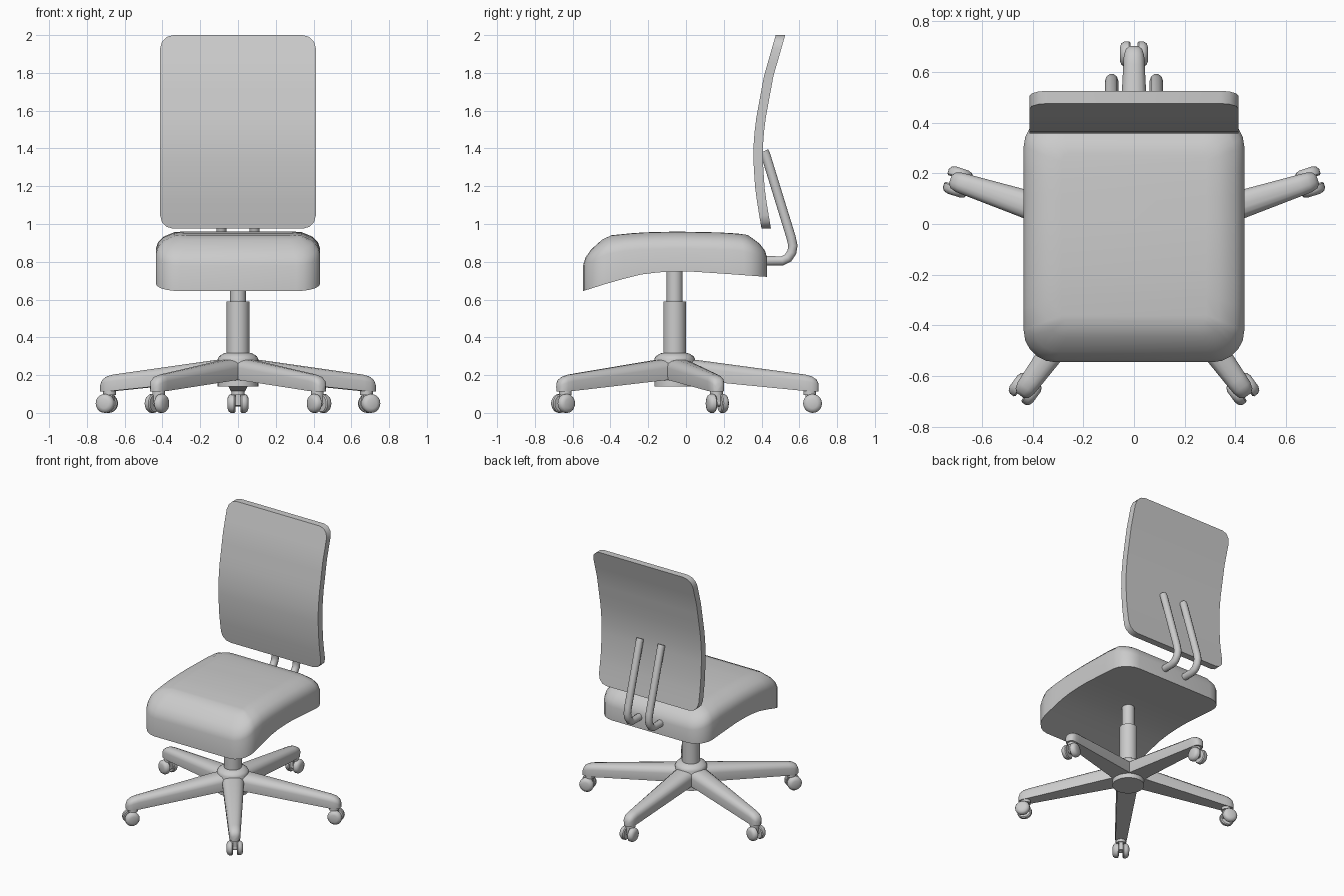
import bpy, bmesh
from math import sin, cos, pi, radians
from mathutils import Matrix, Vector

cube = bpy.data.objects.get("Cube")
if cube:
    bpy.data.objects.remove(cube, do_unlink=True)

GREY = (0.6, 0.6, 0.6, 1)
grey = bpy.data.materials.new("light grey")
grey.use_nodes = True
grey.diffuse_color = GREY
grey.node_tree.nodes["Principled BSDF"].inputs["Base Color"].default_value = GREY

AXIS_Y = -0.06  # column centre


def interp(points, t):
    """Piecewise-linear lookup."""
    if t <= points[0][0]:
        return points[0][1]
    for (a, va), (b, vb) in zip(points, points[1:]):
        if t <= b:
            return va + (vb - va) * (t - a) / (b - a)
    return points[-1][1]


def activate(ob):
    bpy.ops.object.select_all(action='DESELECT')
    ob.select_set(True)
    bpy.context.view_layer.objects.active = ob


def finish(name, bm, angle=40, matrix=Matrix()):
    bmesh.ops.recalc_face_normals(bm, faces=bm.faces)
    bm.transform(matrix)
    mesh = bpy.data.meshes.new(name)
    bm.to_mesh(mesh)
    bm.free()
    mesh.materials.append(grey)
    ob = bpy.data.objects.new(name, mesh)
    bpy.context.collection.objects.link(ob)
    activate(ob)
    bpy.ops.object.shade_smooth_by_angle(angle=radians(angle))
    return ob


def half_outline(hw, lo, hi, r, segs, rows):
    """Right half of a rounded rectangle, from low edge to high edge."""
    arc = [i / segs * pi / 2 for i in range(segs + 1)]
    pts = [(hw - r + r * sin(a), lo + r - r * cos(a)) for a in arc]
    pts += [(hw, lo + r + (hi - lo - 2 * r) * i / rows) for i in range(1, rows)]
    pts += [(hw - r + r * cos(a), hi - r + r * sin(a)) for a in arc]
    return pts


def cushion(name, rings, angle):
    """Skin mirrored half rings and close both ends with strips of quads."""
    bm = bmesh.new()
    loops = []
    for ring in rings:
        right = [bm.verts.new(p) for p in ring]
        left = [bm.verts.new((-p[0], p[1], p[2])) for p in ring]
        loops.append((right, left))
    for (r0, l0), (r1, l1) in zip(loops, loops[1:]):
        a, b = r0 + l0[::-1], r1 + l1[::-1]
        for i in range(len(a)):
            j = (i + 1) % len(a)
            bm.faces.new((a[i], a[j], b[j], b[i]))
    for right, left in (loops[0], loops[-1]):
        for i in range(len(right) - 1):
            bm.faces.new((right[i], right[i + 1], left[i + 1], left[i]))
    return finish(name, bm, angle)


def lathe(name, profile, steps=32):
    """Turned part around the column axis, profile of (radius, z)."""
    bm = bmesh.new()
    rings = [[bm.verts.new((r * cos(2 * pi * i / steps), r * sin(2 * pi * i / steps), z))
              for i in range(steps)] for r, z in profile]
    skin(bm, rings)
    return finish(name, bm, 35, Matrix.Translation((0, AXIS_Y, 0)))


def skin(bm, rings):
    n = len(rings[0])
    for a, b in zip(rings, rings[1:]):
        for i in range(n):
            bm.faces.new((a[i], a[(i + 1) % n], b[(i + 1) % n], b[i]))
    bm.faces.new(rings[0])
    bm.faces.new(rings[-1])


# Seat cushion: crowned top, underside dropping towards the front
seat_top = [(-0.545, 0.87), (-0.4, 0.94), (-0.25, 0.955), (-0.05, 0.96),
            (0.2, 0.955), (0.32, 0.945), (0.43, 0.91)]
seat_base = [(-0.545, 0.645), (-0.37, 0.70), (-0.2, 0.742), (0, 0.75), (0.2, 0.737), (0.43, 0.72)]


def seat_ring(inset, drop):
    pts = half_outline(0.435 - inset, -0.545 + inset, 0.43 - inset, 0.125 - inset * 0.6, 5, 8)
    if drop is None:
        return [(x, y, interp(seat_base, y)) for x, y in pts]
    return [(x, y, interp(seat_top, y) - drop) for x, y in pts]


cushion("seat", [seat_ring(0, None), seat_ring(0, 0.09), seat_ring(0.012, 0.055),
                 seat_ring(0.04, 0.027), seat_ring(0.1, 0.002), seat_ring(0.15, 0)], 50)

# Curved backrest panel
back_curve = [(0.975, 0.40), (1.09, 0.38), (1.2, 0.365), (1.37, 0.355), (1.46, 0.36),
              (1.55, 0.37), (1.78, 0.412), (2.0, 0.475)]
panel = half_outline(0.412, 0.975, 2.0, 0.07, 3, 12)
cushion("backrest", [[(x, interp(back_curve, z) + d, z) for x, z in panel]
                     for d in (0, 0.05)], 40)

# Bent tubes joining the seat to the backrest
for side, x in (("left", 0.088), ("right", -0.088)):
    path = [(0.40, 0.805), (0.51, 0.805), (0.54, 0.82), (0.56, 0.85), (0.566, 0.885),
            (0.556, 0.93), (0.422, 1.365), (0.412, 1.385)]
    curve = bpy.data.curves.new(side + "_back_tube", 'CURVE')
    curve.dimensions = '3D'
    curve.bevel_depth = 0.026
    curve.bevel_resolution = 3
    curve.use_fill_caps = True
    spline = curve.splines.new('POLY')
    spline.points.add(len(path) - 1)
    for p, (y, z) in zip(spline.points, path):
        p.co = (x, y, z, 1)
    curve.materials.append(grey)
    tube = bpy.data.objects.new(side + "_back_tube", curve)
    bpy.context.collection.objects.link(tube)
    activate(tube)
    bpy.ops.object.convert(target='MESH')
    bpy.ops.object.shade_smooth_by_angle(angle=radians(50))

# Gas lift column and hub
lathe("lift_piston", [(0.042, 0.56), (0.042, 0.76)])
lathe("lift_sleeve", [(0.06, 0.28), (0.06, 0.59)])
lathe("hub", [(0.108, 0.14), (0.108, 0.285), (0.1, 0.3), (0.075, 0.315), (0.06, 0.318)])


def leg(name, matrix):
    """Tapered arm with a rounded top and nose."""
    bm = bmesh.new()
    stations = [(0, 0.078, 0.182, 0.288), (0.12, 0.073, 0.172, 0.28), (0.69, 0.042, 0.116, 0.203),
                (0.725, 0.04, 0.114, 0.194), (0.75, 0.032, 0.114, 0.178), (0.762, 0.018, 0.114, 0.155)]
    rings = []
    for r, w, lo, hi in stations:
        h = hi - lo
        half = [(0.92, 0), (1, 0.6), (0.88, 0.8), (0.62, 0.94), (0.25, 1)]
        section = half + [(-u, v) for u, v in reversed(half)]
        rings.append([bm.verts.new((r, u * w, lo + v * h)) for u, v in section])
    skin(bm, rings)
    finish(name, bm, 45, matrix)


def caster(name, matrix):
    """Twin wheels with an axle, fork block and stem."""
    spot = Vector((0.73, 0, 0.05))
    turn = Matrix.Rotation(pi / 2, 4, 'X')
    for side in (-1, 1):
        bm = bmesh.new()
        rings = []
        for r, t in ((0.044, 0.014), (0.05, 0.02), (0.05, 0.038), (0.042, 0.05), (0.026, 0.056)):
            rings.append([bm.verts.new(spot + Vector((r * cos(a), side * t, r * sin(a))))
                          for a in (2 * pi * i / 20 for i in range(20))])
        skin(bm, rings)
        finish(name + ("_wheel_a" if side < 0 else "_wheel_b"), bm, 40, matrix)
    bm = bmesh.new()
    bmesh.ops.create_cone(bm, cap_ends=True, segments=12, radius1=0.015, radius2=0.015,
                          depth=0.06, matrix=Matrix.Translation(spot) @ turn)
    bmesh.ops.create_cube(bm, size=1, matrix=Matrix.Translation((0.718, 0, 0.075))
                          @ Matrix.Diagonal((0.05, 0.026, 0.07, 1)))
    bmesh.ops.create_cone(bm, cap_ends=True, segments=16, radius1=0.034, radius2=0.034,
                          depth=0.024, matrix=Matrix.Translation((0.715, 0, 0.108)))
    finish(name + "_fork", bm, 35, matrix)


# Five star legs, one pointing straight back
names = ("back", "back_right", "front_right", "front_left", "back_left")
for i, label in enumerate(names):
    place = Matrix.Translation((0, AXIS_Y, 0)) @ Matrix.Rotation(radians(90 + 72 * i), 4, 'Z')
    leg(label + "_leg", place)
    caster(label + "_caster", place)
